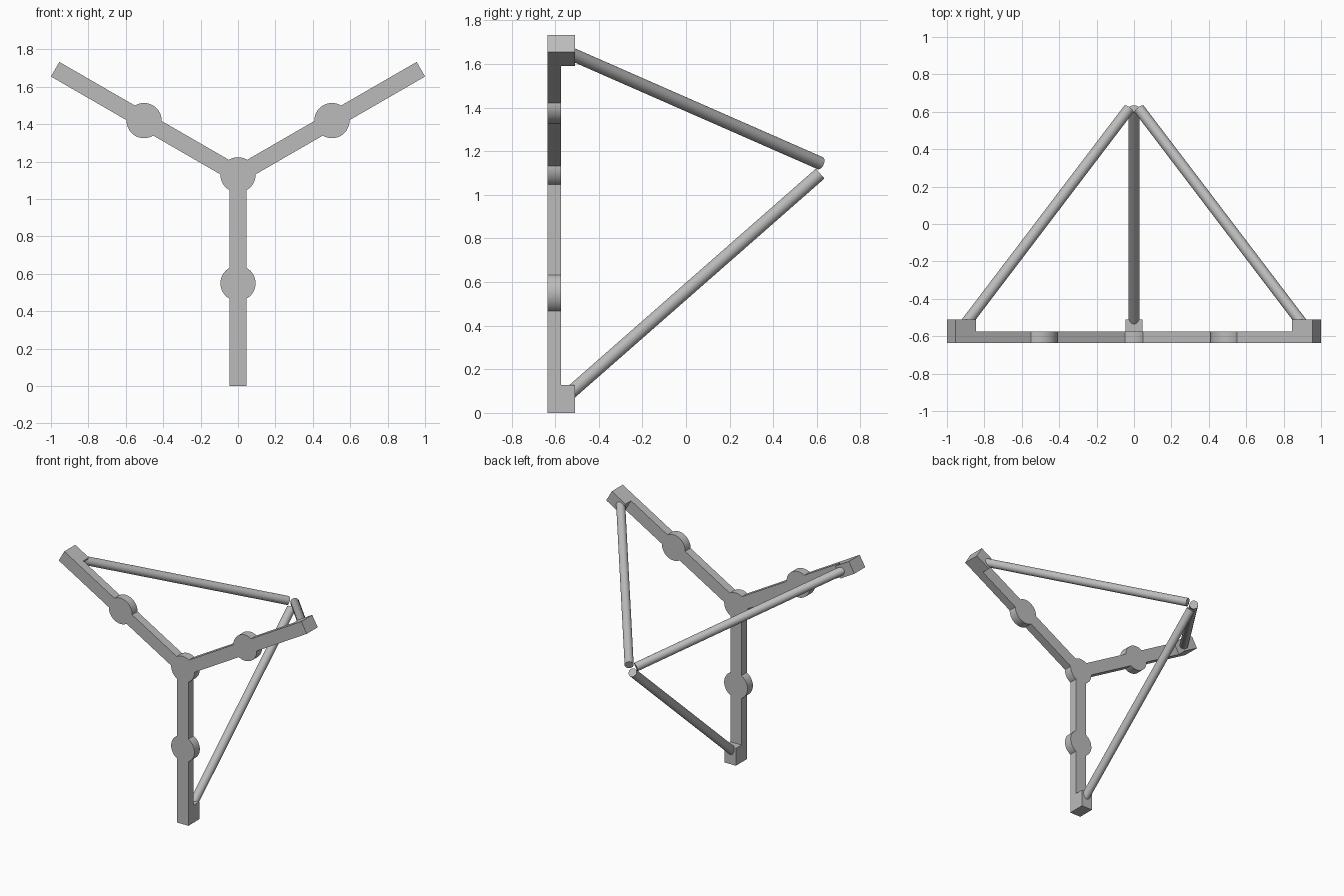
import bpy, bmesh, math
from mathutils import Vector

cube = bpy.data.objects.get("Cube")
if cube:
    bpy.data.objects.remove(cube, do_unlink=True)

grey = bpy.data.materials.new("plain_grey")
grey.use_nodes = True
COLOUR = (0.5, 0.5, 0.5, 1)
grey.diffuse_color = COLOUR
grey.node_tree.nodes["Principled BSDF"].inputs["Base Color"].default_value = COLOUR

REACH = 1.129            # hub centre to arm tip, also hub height
WIDTH = 0.09             # arm width
FRONT, BACK, BLOCK = -0.636, -0.574, -0.51
DISC_R, ROD_R = 0.094, 0.03


def place(angle, radial, y, side=0.0):
    """Point at a distance along an arm, with a sideways offset."""
    out = Vector((math.cos(angle), 0, math.sin(angle)))
    across = Vector((-math.sin(angle), 0, math.cos(angle)))
    return out * radial + across * side + Vector((0, y, REACH))


def arm(name, angle):
    # L-shaped profile, extruded across the arm width
    block = REACH - 0.127
    profile = [(0, FRONT), (REACH, FRONT), (REACH, BLOCK),
               (block, BLOCK), (block, BACK), (0, BACK)]
    bm = bmesh.new()
    face = bm.faces.new([bm.verts.new(place(angle, r, y, -WIDTH / 2)) for r, y in profile])
    new = bmesh.ops.extrude_face_region(bm, geom=[face])["geom"]
    shift = place(angle, 0, 0, WIDTH) - place(angle, 0, 0)
    bmesh.ops.translate(bm, vec=shift, verts=[v for v in new if isinstance(v, bmesh.types.BMVert)])
    bmesh.ops.recalc_face_normals(bm, faces=bm.faces)
    mesh = bpy.data.meshes.new(name)
    bm.to_mesh(mesh)
    bm.free()
    obj = bpy.data.objects.new(name, mesh)
    bpy.context.collection.objects.link(obj)
    mesh.materials.append(grey)


def cylinder(name, start, end, radius, sides):
    axis = end - start
    bpy.ops.mesh.primitive_cylinder_add(
        vertices=sides, radius=radius, depth=axis.length, location=(start + end) / 2,
        rotation=axis.to_track_quat('Z', 'Y').to_euler())
    obj = bpy.context.object
    obj.name = name
    obj.data.materials.append(grey)
    bpy.ops.object.shade_smooth_by_angle()


# Central hub disc
cylinder("hub_disc", place(0, 0, FRONT), place(0, 0, BACK), DISC_R, 64)

# Three arms, each with a middle disc and a rod leading back to the apex
for label, degrees in (("lower", -90), ("left", 30), ("right", 150)):
    a = math.radians(degrees)
    arm(label + "_arm", a)
    cylinder(label + "_disc", place(a, 0.58, FRONT), place(a, 0.58, BACK), DISC_R, 64)
    cylinder(label + "_rod", place(a, 1.037, -0.53), place(a, 0.032, 0.615), ROD_R, 32)
